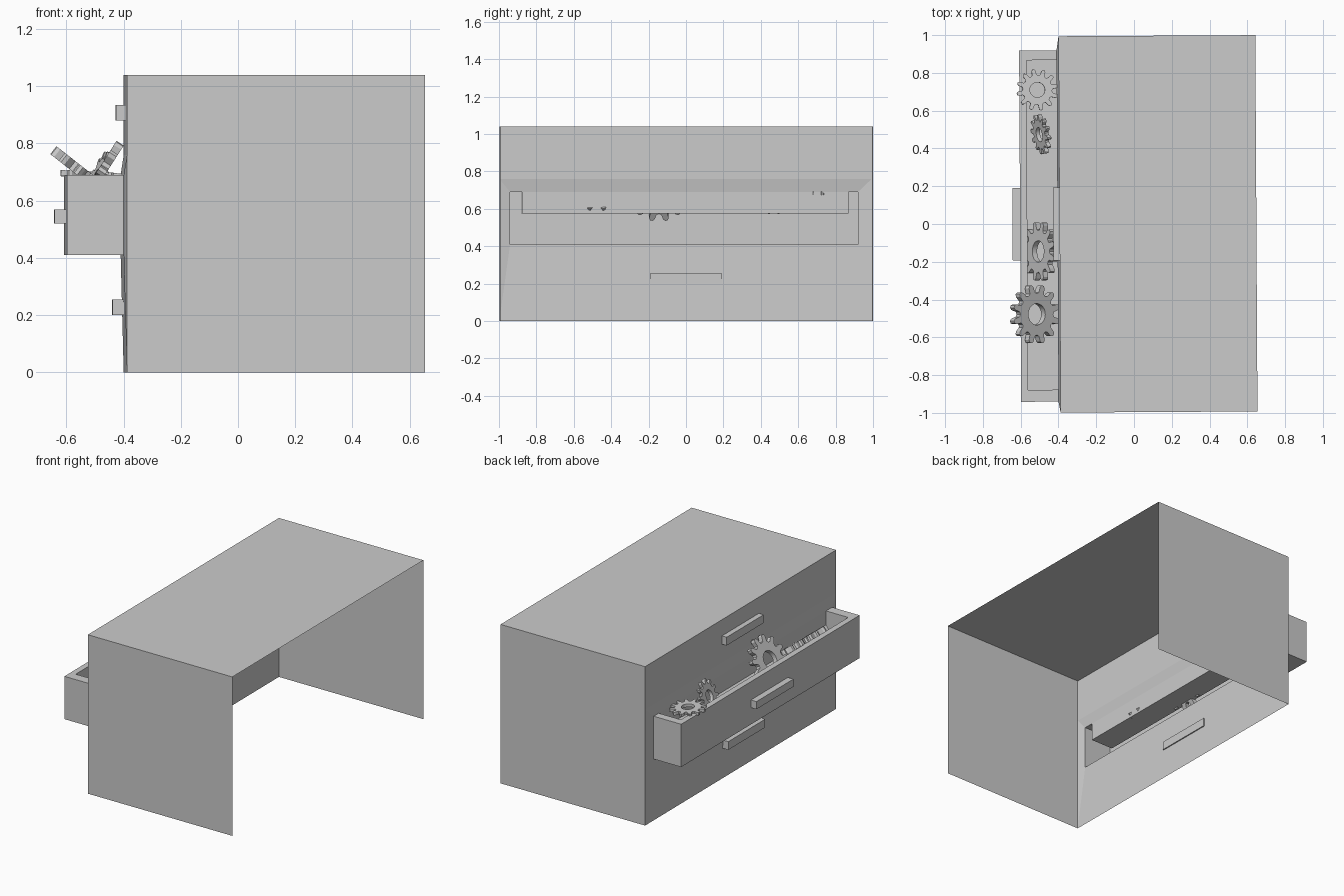
import bpy, bmesh, math
from mathutils import Matrix, Vector

if "Cube" in bpy.data.objects:
    bpy.data.objects.remove(bpy.data.objects["Cube"])

TURN = Matrix.Rotation(math.radians(0.33), 4, 'Z')  # slight skew of the whole cabinet


def finish(bm, name, matrix):
    bmesh.ops.remove_doubles(bm, verts=bm.verts, dist=1e-5)
    bmesh.ops.recalc_face_normals(bm, faces=bm.faces)
    bm.transform(matrix)
    me = bpy.data.meshes.new(name)
    bm.to_mesh(me)
    bm.free()
    ob = bpy.data.objects.new(name, me)
    bpy.context.collection.objects.link(ob)
    return ob


def face(bm, *pts):
    bm.faces.new([bm.verts.new(p) for p in pts])


# cabinet shell: open at the bottom and on the +x side, drawer grown out of its panel
XP, XB, XE, Y, H = -0.394, -0.405, 0.648, 0.996, 1.04   # panel, bulge, rear edge
YA, YB, ZA, ZB, XF = -0.938, 0.922, 0.41, 0.69, -0.603  # drawer outside
IA, IB, ZI, XI = -0.875, 0.87, 0.575, -0.565            # drawer inside

bm = bmesh.new()
face(bm, (XP, -Y, H), (XE, -Y, H), (XE, Y, H), (XP, Y, H))
for s in (-Y, Y):
    face(bm, (XP, s, 0), (XE, s, 0), (XE, s, H), (XP, s, H))
# panel around the drawer, bulging slightly towards it
ZM = 0.76
face(bm, (XP, -Y, ZM), (XP, Y, ZM), (XP, Y, H), (XP, -Y, H))
face(bm, (XP, -Y, ZM), (XP, Y, ZM), (XB, YB, ZB), (XB, IB, ZB), (XB, IA, ZB), (XB, YA, ZB))
face(bm, (XP, -Y, 0), (XP, Y, 0), (XB, YB, ZA), (XB, YA, ZA))
for s, e in ((-Y, YA), (Y, YB)):
    face(bm, (XP, s, 0), (XB, e, ZA), (XB, e, ZB), (XP, s, ZM))
face(bm, (XB, IA, ZI), (XB, IB, ZI), (XB, IB, ZB), (XB, IA, ZB))
finish(bm, "cabinet_shell", TURN)

# drawer: outside, rim, inside walls and floor, hollow towards the cabinet
bm = bmesh.new()
face(bm, (XF, YA, ZA), (XF, YB, ZA), (XF, YB, ZB), (XF, YA, ZB))
face(bm, (XF, YA, ZA), (XF, YB, ZA), (XB, YB, ZA), (XB, YA, ZA))
face(bm, (XI, IA, ZI), (XI, IB, ZI), (XI, IB, ZB), (XI, IA, ZB))
face(bm, (XI, IA, ZI), (XI, IB, ZI), (XB, IB, ZI), (XB, IA, ZI))
face(bm, (XF, YA, ZB), (XF, YB, ZB), (XI, IB, ZB), (XI, IA, ZB))
for o, i in ((YA, IA), (YB, IB)):
    face(bm, (XF, o, ZA), (XB, o, ZA), (XB, o, ZB), (XF, o, ZB))
    face(bm, (XI, i, ZI), (XB, i, ZI), (XB, i, ZB), (XI, i, ZB))
    face(bm, (XF, o, ZB), (XI, i, ZB), (XB, i, ZB), (XB, o, ZB))
finish(bm, "drawer", TURN)


# handles
def handle(name, x0, x1, z0, z1, y0=-0.19, y1=0.195):
    bm = bmesh.new()
    bmesh.ops.create_cube(bm, size=1)
    m = Matrix.Translation(((x0 + x1) / 2, (y0 + y1) / 2, (z0 + z1) / 2)) \
        @ Matrix.Diagonal((x1 - x0, y1 - y0, z1 - z0, 1))
    finish(bm, name, TURN @ m)


handle("upper_handle", -0.428, -0.394, 0.88, 0.934)
handle("drawer_handle", -0.643, -0.603, 0.52, 0.57)
handle("lower_handle", -0.44, -0.392, 0.2, 0.254)

# gears lying in the drawer
TOOTH = [(0, .70), (.22, .74), (.30, .93), (.42, 1), (.58, 1), (.70, .93), (.78, .74)]


def gear(name, centre, normal, radius, thick, spin=0, teeth=12, hole=0.36):
    bm = bmesh.new()
    polar = [((t + f) / teeth * math.tau + spin, r) for t in range(teeth) for f, r in TOOTH]

    def ring(z, bore):
        return [bm.verts.new((radius * (hole if bore else r) * math.cos(a),
                              radius * (hole if bore else r) * math.sin(a), z))
                for a, r in polar]
    h = thick / 2
    loops = [ring(-h, False), ring(h, False), ring(h, True), ring(-h, True)]
    n = len(polar)
    for k in range(4):
        a, b = loops[k], loops[(k + 1) % 4]
        for i in range(n):
            j = (i + 1) % n
            bm.faces.new((a[i], a[j], b[j], b[i]))
    rot = Vector(normal).to_track_quat('Z', 'Y').to_matrix().to_4x4()
    finish(bm, name, Matrix.Translation(centre) @ rot)


gear("flat_gear", (-0.512, 0.71, 0.69), (0.06, 0.03, 1), 0.11, 0.02)
gear("small_upright_gear", (-0.492, 0.475, 0.672), (-0.93, -0.17, 0.4), 0.107, 0.022)
gear("large_upright_gear", (-0.495, -0.145, 0.672), (-0.84, 0, 0.54), 0.157, 0.03)
gear("large_leaning_gear", (-0.525, -0.478, 0.682), (0.62, 0, 0.79), 0.157, 0.035)
